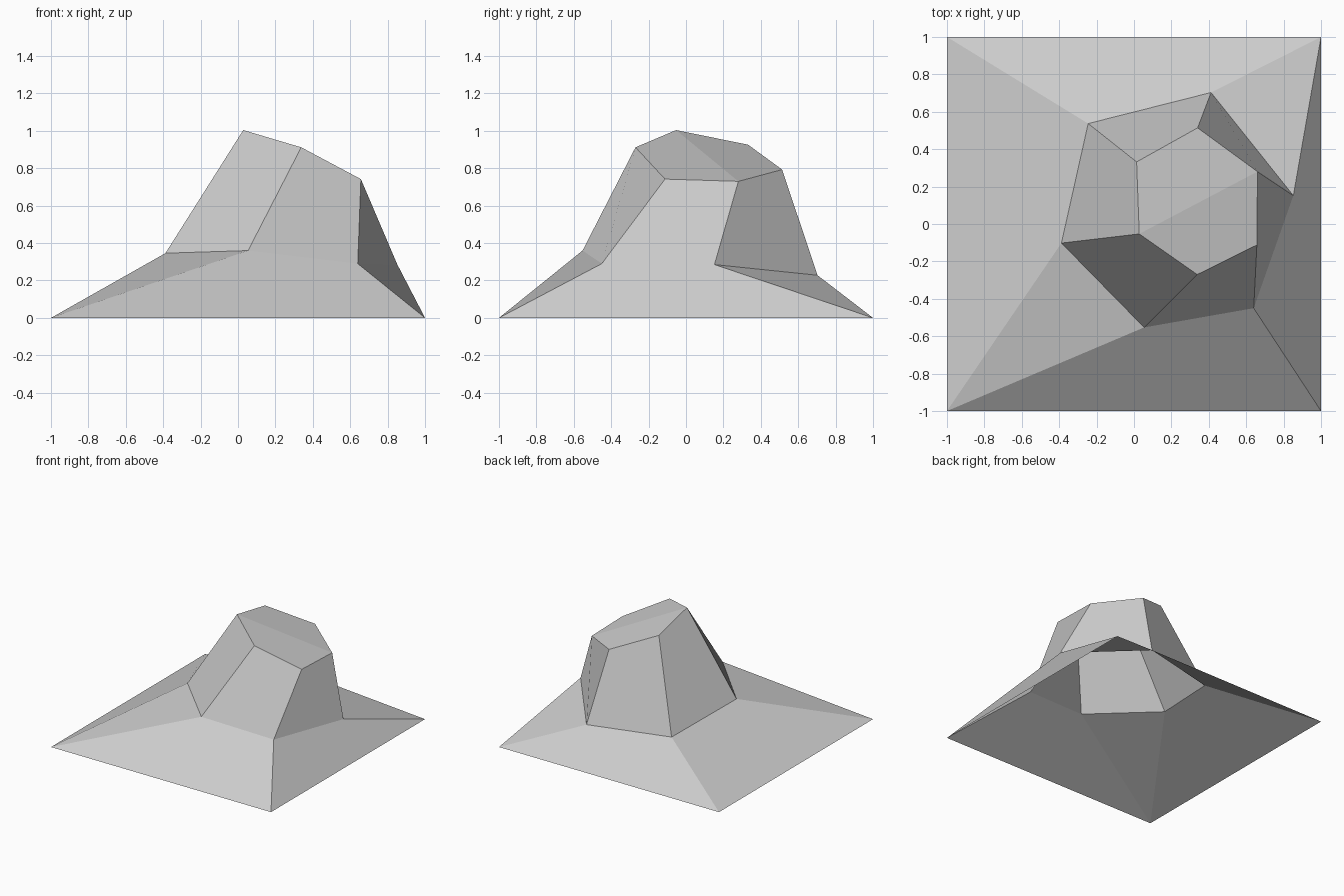
import bpy
import bmesh

cube = bpy.data.objects.get("Cube")
if cube:
    bpy.data.objects.remove(cube, do_unlink=True)

stone = bpy.data.materials.new("stone grey")
stone.use_nodes = True
grey = (0.6, 0.6, 0.6, 1)
stone.diffuse_color = grey
stone.node_tree.nodes["Principled BSDF"].inputs["Base Color"].default_value = grey

bm = bmesh.new()


def ring(points):
    return [bm.verts.new(p) for p in points]


# Rings run clockwise seen from above, starting at the back right corner
ground = ring([(-1, 1, 0), (1, 1, 0), (1, -1, 0), (-1, -1, 0)])
waist = ring([(-0.245, 0.537, 0.238), (0.412, 0.703, 0.228), (0.852, 0.152, 0.285),
              (0.64, -0.45, 0.29), (0.054, -0.553, 0.36), (-0.388, -0.102, 0.346)])
crown = ring([(0.014, 0.332, 0.926), (0.34, 0.514, 0.793), (0.66, 0.28, 0.73),
              (0.657, -0.112, 0.742), (0.338, -0.27, 0.912), (0.028, -0.053, 1.004)])

# Sloping skirt: each waist corner leans on one ground corner
support = [0, 1, 1, 2, 3, 3]
for i in range(6):
    j = (i + 1) % 6
    low, low_next = ground[support[i]], ground[support[j]]
    corners = [low, waist[i], waist[j]]
    if low is not low_next:
        corners.append(low_next)
    # The two flanks fold outwards along their other diagonal
    if i in (2, 5):
        corners = corners[1:] + corners[:1]
    bm.faces.new(corners)

# Steep rock walls
for i in range(6):
    j = (i + 1) % 6
    bm.faces.new((waist[i], crown[i], crown[j], waist[j]))

# Top, creased once across the middle
bm.faces.new([crown[i] for i in (2, 1, 0, 5)])
bm.faces.new([crown[i] for i in (5, 4, 3, 2)])

mesh = bpy.data.meshes.new("rock_mound")
bm.to_mesh(mesh)
bm.free()
mesh.materials.append(stone)
rock = bpy.data.objects.new("rock_mound", mesh)
bpy.context.collection.objects.link(rock)
